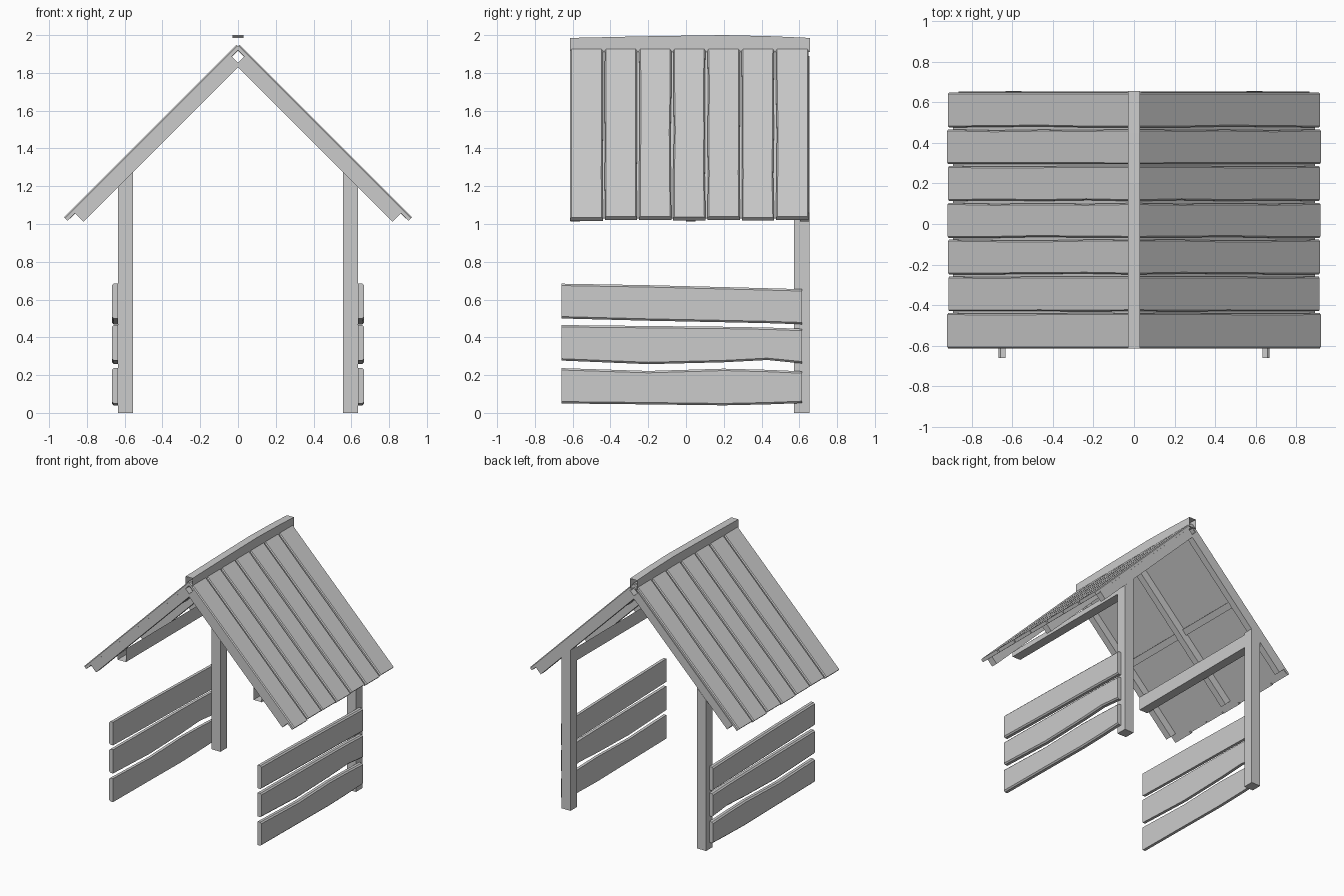
import bpy, bmesh, random
from mathutils import Vector

if "Cube" in bpy.data.objects:
    bpy.data.objects.remove(bpy.data.objects["Cube"])
random.seed(4)
R = 0.5 ** 0.5


def make(name, bm, mirror=True):
    bmesh.ops.recalc_face_normals(bm, faces=bm.faces)
    me = bpy.data.meshes.new(name)
    bm.to_mesh(me)
    bm.free()
    ob = bpy.data.objects.new(name, me)
    bpy.context.collection.objects.link(ob)
    if mirror:
        mod = ob.modifiers.new("mirror", 'MIRROR')
        mod.use_mirror_merge = False
    return ob


def loft(name, rings, caps=True, mirror=True):
    bm = bmesh.new()
    rows = [[bm.verts.new(p) for p in ring] for ring in rings]
    n = len(rows[0])
    for a, b in zip(rows, rows[1:]):
        for i in range(n):
            j = (i + 1) % n
            bm.faces.new((a[i], a[j], b[j], b[i]))
    if caps:
        bm.faces.new(rows[0])
        bm.faces.new(rows[-1])
    return make(name, bm, mirror)


def along_y(name, profile, y0, y1, caps=True):
    # extrude an (x, z) profile along y
    return loft(name, [[(x, y, z) for x, z in profile] for y in (y0, y1)], caps)


def plank(name, stations, thick, place, c=0.01):
    # board with wavy edges and a chamfered outer face
    rings = []
    for s, lo, hi in stations:
        sec = [(lo, 0), (hi, 0), (hi, thick - c), (hi - c, thick),
               (lo + c, thick), (lo, thick - c)]
        rings.append([place(s, w, t) for w, t in sec])
    return loft(name, rings)


def slope(a, b):
    # a = z - x and b = z + x on the right-hand slope: returns (x, z)
    return ((b - a) / 2, (a + b) / 2)


# Rear posts with tops cut to the roof slope
along_y("rear_post", [(0.555, 0), (0.635, 0), (0.635, 1.195), (0.555, 1.275)], 0.572, 0.655)

# Wall plates carrying the rafters, open-ended
along_y("wall_plate", [(0.56, 1.16), (0.632, 1.16), (0.632, 1.2), (0.56, 1.265)],
        -0.605, 0.575, caps=False)

# Rafters
for i, y in enumerate((-0.612, 0.0, 0.603)):
    along_y(f"rafter_{i}", [slope(0.195, 1.83), slope(0.195, 1.925),
                            slope(1.853, 1.925), slope(1.853, 1.83)], y, y + 0.05)

# Thin backing behind the roof boards and a mid-slope batten
along_y("roof_backing", [slope(0.14, 1.918), slope(0.14, 1.926),
                         slope(1.92, 1.926), slope(1.92, 1.918)], -0.605, 0.645)
along_y("roof_batten", [slope(1.0, 1.895), slope(1.0, 1.92),
                        slope(1.07, 1.92), slope(1.07, 1.895)], -0.6, 0.64)

# Roof boards


def on_roof(s, w, t):
    x, z = slope(s, 1.92 + t / R)
    return Vector((x, w, z))


pitch = 1.27 / 7
for i in range(7):
    y0 = -0.613 + i * pitch
    y1 = y0 + pitch - 0.008
    low = 0.118 + random.uniform(-0.008, 0.008)
    st = []
    for k in range(5):
        s = low + (1.94 - low) * k / 4
        wob = 0.006 if 0 < k < 4 else 0.002
        lo = y0 + (random.uniform(0, wob) if i > 0 else 0)
        hi = y1 - (random.uniform(0, wob) if i < 6 else 0)
        st.append((s, lo, hi))
    plank(f"roof_board_{i}", st, 0.026, on_roof, 0.007)

# Ridge cap: open-ended hollow beam with a gently bowed top
ridge = []
for y, z in ((-0.613, 1.985), (-0.2, 1.994), (0.2, 2.0), (0.45, 1.994), (0.657, 1.985)):
    ridge.append([(-0.03, y, 1.91), (0.03, y, 1.91), (0.03, y, z), (-0.03, y, z)])
loft("ridge_cap", ridge, caps=False, mirror=False)

# Side boards


def on_wall(s, w, t):
    return Vector((0.635 + t, s, w))


ys = (-0.66, -0.2, 0.2, 0.43, 0.613)
sides = {
    "lower": ((0.05, 0.045, 0.04, 0.045, 0.052), (0.237, 0.222, 0.234, 0.228, 0.22)),
    "middle": ((0.277, 0.258, 0.268, 0.28, 0.262), (0.465, 0.46, 0.456, 0.452, 0.445)),
    "upper": ((0.5, 0.488, 0.48, 0.475, 0.469), (0.684, 0.676, 0.666, 0.66, 0.655)),
}
for label, (lo, hi) in sides.items():
    plank(f"side_board_{label}", list(zip(ys, lo, hi)), 0.033, on_wall)
